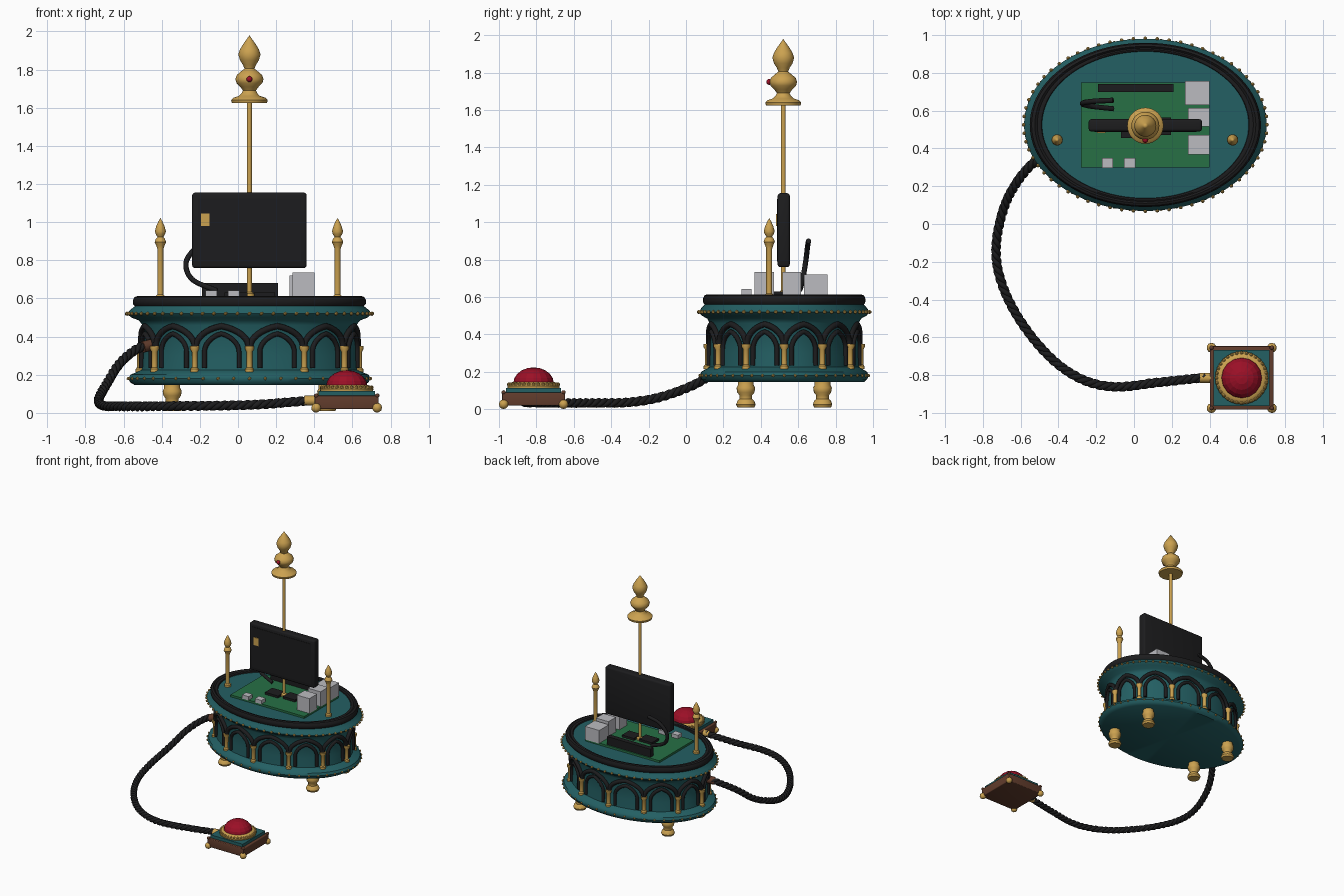
import bpy, bmesh, math
from mathutils import Vector, Matrix

if "Cube" in bpy.data.objects:
    bpy.data.objects.remove(bpy.data.objects["Cube"])

CX, CY, RATIO = 0.06, 0.525, 0.71   # oval centre and depth/width ratio


def material(name, r, g, b):
    m = bpy.data.materials.new(name)
    m.use_nodes = True
    m.diffuse_color = (r, g, b, 1)
    m.node_tree.nodes["Principled BSDF"].inputs["Base Color"].default_value = (r, g, b, 1)
    return m


teal = material("teal", 0.017, 0.115, 0.125)
gold = material("gold", 0.6, 0.36, 0.08)
black = material("black", 0.012, 0.012, 0.013)
red = material("red", 0.33, 0.005, 0.02)
green = material("board green", 0.02, 0.16, 0.06)
grey = material("metal grey", 0.5, 0.5, 0.53)
brown = material("wood brown", 0.12, 0.045, 0.025)


def smooth(ob, angle=40):
    bpy.ops.object.select_all(action='DESELECT')
    ob.select_set(True)
    bpy.context.view_layer.objects.active = ob
    bpy.ops.object.shade_smooth_by_angle(angle=math.radians(angle))


def finish(name, bm, mat, soft=True):
    bmesh.ops.recalc_face_normals(bm, faces=bm.faces)
    me = bpy.data.meshes.new(name)
    bm.to_mesh(me)
    bm.free()
    me.materials.append(mat)
    ob = bpy.data.objects.new(name, me)
    bpy.context.collection.objects.link(ob)
    if soft:
        smooth(ob)
    return ob


def lathe(name, profile, places, mat, segs=24, ratio=1.0, soft=True):
    """Revolve (radius, z) points, once for each (x, y, z) place."""
    bm = bmesh.new()
    for place in places:
        vs = [bm.verts.new((r, 0, z)) for r, z in profile]
        es = [bm.edges.new(p) for p in zip(vs, vs[1:])]
        res = bmesh.ops.spin(bm, geom=vs + es, cent=(0, 0, 0), axis=(0, 0, 1),
                             angle=2 * math.pi, steps=segs)
        done = [v for v in bm.verts if not v.tag]
        for v in done:
            v.co = Vector((v.co.x, v.co.y * ratio, v.co.z)) + Vector(place)
            v.tag = True
    bmesh.ops.remove_doubles(bm, verts=bm.verts, dist=0.0003)
    return finish(name, bm, mat, soft)


def box(name, x, y, z, mat, bevel=0.0):
    bm = bmesh.new()
    bmesh.ops.create_cube(bm, size=1)
    for v in bm.verts:
        v.co = [a + (b - a) * (c + 0.5) for (a, b), c in zip((x, y, z), v.co)]
    if bevel:
        bmesh.ops.bevel(bm, geom=bm.edges[:], offset=bevel, segments=3,
                        profile=0.5, affect='EDGES')
    return finish(name, bm, mat, bevel > 0)


def balls(name, points, r, mat, detail=1):
    bm = bmesh.new()
    for p in points:
        bmesh.ops.create_icosphere(bm, subdivisions=detail, radius=r,
                                   matrix=Matrix.Translation(p))
    return finish(name, bm, mat)


def tube(name, paths, r, mat, sides=2):
    cu = bpy.data.curves.new(name, 'CURVE')
    cu.dimensions = '3D'
    cu.bevel_depth, cu.bevel_resolution, cu.use_fill_caps = r, sides, True
    for path in paths:
        sp = cu.splines.new('POLY')
        sp.points.add(len(path) - 1)
        for p, co in zip(sp.points, path):
            p.co = (*co, 1)
    cu.materials.append(mat)
    ob = bpy.data.objects.new(name, cu)
    bpy.context.collection.objects.link(ob)
    bpy.ops.object.select_all(action='DESELECT')
    ob.select_set(True)
    bpy.context.view_layer.objects.active = ob
    bpy.ops.object.convert(target='MESH')
    smooth(bpy.context.object, 60)


def oval(r, deg, z):
    """Point on the oval, measured from the front."""
    a = math.radians(deg)
    return Vector((CX + r * math.sin(a), CY - r * RATIO * math.cos(a), z))


def spline(pts, steps):
    """Smooth path through a few points."""
    pts = [Vector(p) for p in pts]
    pts = [2 * pts[0] - pts[1]] + pts + [2 * pts[-1] - pts[-2]]
    out = []
    for a, b, c, d in zip(pts, pts[1:], pts[2:], pts[3:]):
        for i in range(steps):
            t = i / steps
            out.append(0.5 * (2 * b + (c - a) * t + (2 * a - 5 * b + 4 * c - d) * t ** 2
                              + (3 * b - a - 3 * c + d) * t ** 3))
    return out + [pts[-2]]


# Oval drum with plinth, cornice and black rim
here = [(CX, CY, 0)]
lathe("drum", [(0, .145), (.60, .145), (.625, .16), (.635, .18), (.625, .2), (.59, .215),
               (.565, .225), (.56, .3), (.56, .46), (.58, .485), (.62, .5), (.642, .52),
               (.625, .54), (.6, .56), (.59, .595), (0, .595)], here, teal, 96, RATIO)
lathe("rim", [(.595, .555), (.61, .57), (.612, .59), (.602, .608), (.585, .613), (.572, .604),
              (.562, .607), (.55, .604), (.545, .59)], here, black, 96, RATIO)
balls("cornice_studs", [oval(.644, i * 360 / 64, .52) for i in range(64)], .011, gold)
balls("plinth_studs", [oval(.636, i * 7.5, .18) for i in range(48)], .009, gold)

# Arcade: columns with pointed double arches between them
lathe("columns", [(0, .215), (.022, .215), (.022, .23), (.015, .238), (.015, .32),
                  (.024, .335), (.024, .35), (0, .35)],
      [oval(.575, i * 30, 0) for i in range(12)], gold, 12)


def arch(mid, half, foot, spring, apex):
    left = [(-half, foot)] if foot < spring else []
    for i in range(9):
        t = i / 8
        left.append((-half * math.cos(t * math.pi / 2) ** 0.9,
                     spring + (apex - spring) * (0.75 * math.sin(t * math.pi / 2) + 0.25 * t * t)))
    return [oval(.568, mid + a, z) for a, z in left + [(-a, z) for a, z in left[-2::-1]]]


mids = [15 + 30 * i for i in range(12)]
tube("outer_arches", [arch(m, 14.5, .35, .35, .455) for m in mids], .016, black)
tube("inner_arches", [arch(m, 9.5, .235, .32, .415) for m in mids], .013, black)

# Turned feet
lathe("feet", [(0, .01), (.045, .01), (.052, .025), (.045, .045), (.034, .055), (.034, .075),
               (.046, .09), (.05, .115), (.042, .13), (.042, .15), (0, .15)],
      [(CX + sx * .405, CY + sy * .205, 0) for sx in (-1, 1) for sy in (-1, 1)], gold, 20)

# Circuit board and its parts
box("board", (-.28, .40), (.30, .75), (.59, .612), green)
box("pin_header", (-.19, .21), (.70, .74), (.61, .68), black)
box("left_chip", (-.07, .05), (.455, .55), (.61, .63), black)
box("right_chip", (.085, .195), (.47, .565), (.61, .63), black)
box("rear_port", (.27, .40), (.63, .757), (.61, .72), grey)
box("middle_port", (.285, .40), (.515, .615), (.61, .735), grey)
box("front_port", (.285, .40), (.367, .47), (.61, .735), grey)
for n, x in (("left_plug", -.17), ("right_plug", -.052)):
    box(n, (x, x + .06), (.297, .35), (.61, .642), grey)

# Screen on the pole
box("screen", (-.24, .36), (.49, .555), (.76, 1.155), black, .014)
box("screen_panel", (-.21, .33), (.487, .495), (.79, 1.125), black)
box("screen_badge", (-.195, -.15), (.482, .488), (.98, 1.045), gold)
tube("screen_cable", [spline([(-.11, .655, .90), (-.21, .65, .87), (-.272, .64, .79),
                              (-.24, .625, .70), (-.11, .61, .64)], 8)], .014, black)
lathe("pole", [(0, .6), (.025, .6), (.025, .625), (.013, .635), (.013, 1.64), (0, 1.64)],
      [(CX, .52, 0)], gold, 16)
lathe("finial", [(0, 1.624), (.092, 1.624), (.096, 1.64), (.085, 1.652), (.055, 1.662),
                 (.042, 1.675), (.034, 1.69), (.048, 1.71), (.068, 1.73), (.074, 1.75),
                 (.066, 1.772), (.045, 1.79), (.026, 1.805), (.034, 1.825), (.05, 1.85),
                 (.058, 1.88), (.05, 1.905), (.032, 1.935), (.014, 1.96), (0, 1.98)],
      [(CX, .52, 0)], gold, 32)
balls("finial_gem", [(CX, .445, 1.75)], .016, red, 2)

# Side posts
lathe("side_posts", [(0, .59), (.024, .59), (.024, .612), (.016, .62), (.016, .86), (.022, .878),
                     (.03, .895), (.024, .912), (.015, .922), (.025, .938), (.029, .952),
                     (.022, .978), (.01, 1.005), (0, 1.022)],
      [(-.407, .445, 0), (.522, .445, 0)], gold, 16)

# Push button box
BX, BY = .57, -.815


def slab(name, half, z0, z1, mat, bevel=0.0):
    box(name, (BX - half, BX + half), (BY - half, BY + half), (z0, z1), mat, bevel)


corners = [(BX + sx * .16, BY + sy * .16) for sx in (-1, 1) for sy in (-1, 1)]
slab("button_base", .168, .02, .09, brown, .006)
slab("button_plate", .148, .085, .115, teal)
balls("button_feet", [(x, y, .027) for x, y in corners], .026, gold, 2)
balls("button_corner_studs", [(x, y, .09) for x, y in corners], .012, brown, 2)
lathe("button_ring", [(0, .11), (.138, .11), (.14, .125), (.128, .138), (.112, .146), (0, .146)],
      [(BX, BY, 0)], gold, 40)
balls("button_beads", [(BX + .132 * math.cos(i * math.pi / 16),
                        BY + .132 * math.sin(i * math.pi / 16), .133) for i in range(32)],
      .011, gold)
dome = [(.108 * math.cos(a), .14 + .084 * math.sin(a))
        for a in (i * math.pi / 10 for i in range(5))] + [(0, .224)]
lathe("button_dome", dome, [(BX, BY, 0)], red, 16, soft=False)

# Twisted cord from drum to button
route = spline([(-.45, .36, .36), (-.53, .325, .335), (-.62, .22, .26), (-.69, .08, .15),
                (-.73, -.12, .07), (-.705, -.3, .038), (-.61, -.5, .034), (-.45, -.7, .034),
                (-.28, -.82, .036), (-.1, -.862, .038), (.12, -.84, .045), (.38, -.812, .065)], 22)
strands = [[], [], []]
run = 0.0
for i, p in enumerate(route):
    along = (route[min(i + 1, len(route) - 1)] - route[max(i - 1, 0)]).normalized()
    side = along.cross(Vector((0, 0, 1))).normalized()
    up = side.cross(along)
    run += (p - route[i - 1]).length if i else 0
    for k, strand in enumerate(strands):
        a = 2 * math.pi * (run / .12 + k / 3)
        strand.append(p + .012 * (math.cos(a) * side + math.sin(a) * up))
tube("cord", strands, .0145, black)
tube("cord_plug", [[(.35, BY, .064), (.41, BY, .064)]], .026, gold, 4)
tube("cord_socket", [[(-.44, .365, .36), (-.5, .337, .345)]], .03, brown, 4)
